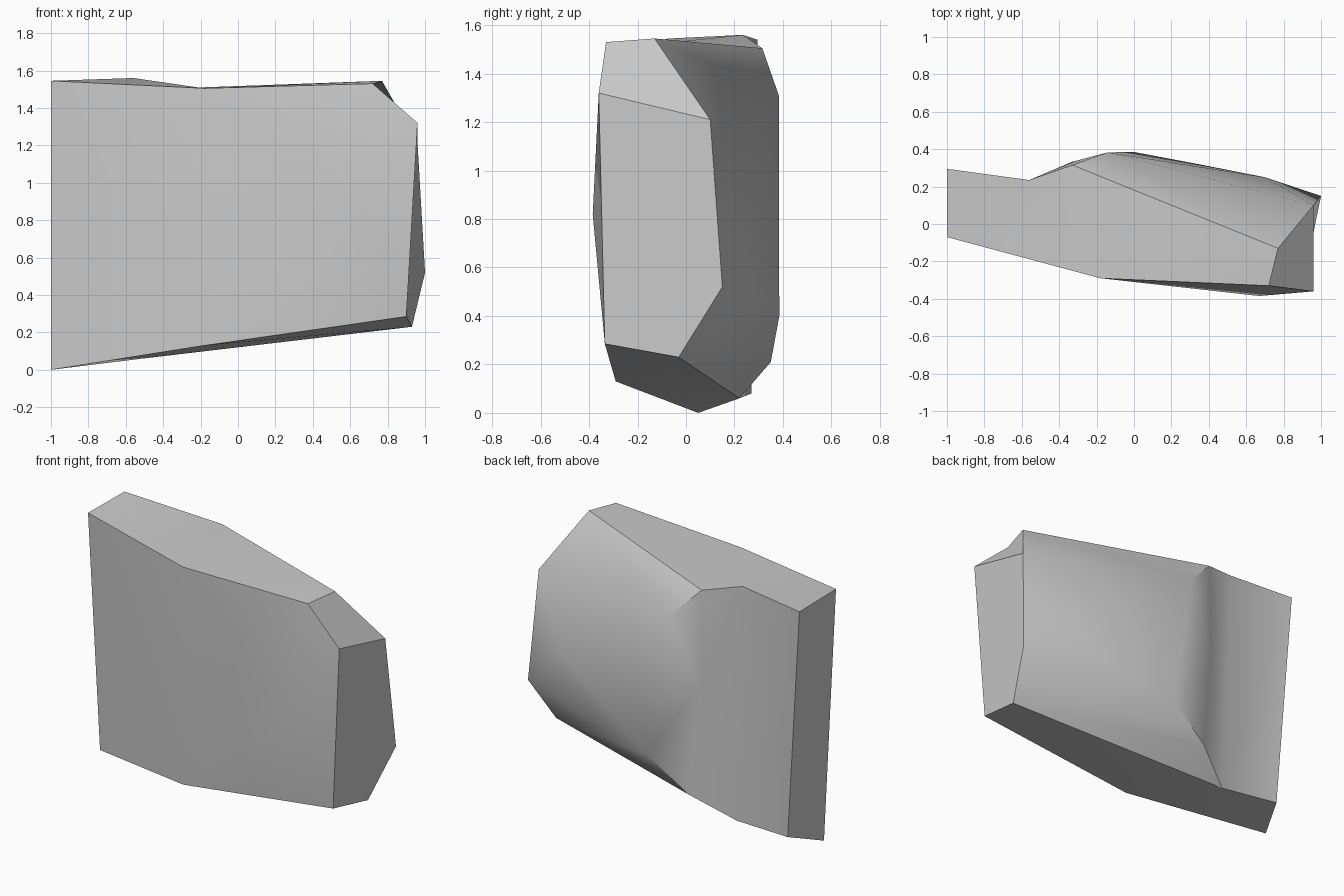
import bpy
import bmesh
import math

default_cube = bpy.data.objects.get("Cube")
if default_cube:
    bpy.data.objects.remove(default_cube, do_unlink=True)


def flat_material(name, value):
    material = bpy.data.materials.new(name)
    material.use_nodes = True
    colour = (value, value, value, 1)
    material.diffuse_color = colour
    shader = material.node_tree.nodes["Principled BSDF"]
    shader.inputs["Base Color"].default_value = colour
    shader.inputs["Roughness"].default_value = 0.9
    return material


bm = bmesh.new()
corner = {}


def path(names, *points):
    """Add the named corners of one rim of the block."""
    for name, point in zip(names, points):
        corner[name] = bm.verts.new(point)


def panel(names):
    """Span one facet between named corners."""
    bm.faces.new([corner[name] for name in names])


def fan(centre, rim, closed=True):
    """Span triangles from one corner to a rim of corners."""
    ends = rim[1:] + rim[:1] if closed else rim[1:]
    for first, second in zip(rim, ends):
        panel(centre + first + second)


# Upper rim, front then back
path("ABC", (-1, -.07, 1.545), (-.18, -.29, 1.505), (.72, -.33, 1.53))
path("DEFG", (-1, .295, 1.54), (-.56, .235, 1.56),
     (-.33, .315, 1.505), (.77, -.13, 1.545))

# Shoulder below the top
path("HIJ", (-.14, .383, 1.31), (.96, .1, 1.21), (.96, -.36, 1.32))

# Shallow bulges on the front, the back and the notch wall
path("KVW", (.67, -.385, .82), (.7, .25, .8), (-.33, .333, .9))

# Rim where the back turns under
path("LMNOP", (1, .15, .52), (.37, .315, .46), (0, .385, .4),
     (-.26, .35, .21), (-.51, .22, .06))

# Lower rim
path("QRSTU", (-.9, .27, .08), (-1, .05, 0), (-.18, -.29, .13),
     (.9, -.335, .285), (.93, -.03, .23))

# Narrow tail: end, front, top, back and underside
for names in ("ADQR", "ABSR", "ABED", "DEPQ", "RSPQ"):
    panel(names)

# Broad end, its chamfer, the sloped shoulder and the underside
for names in ("JILUT", "CGIJ", "GFHI", "STUP"):
    panel(names)

# Bulged front, bulged back and concave notch wall
fan("K", "BCJTS")
fan("V", "IHNML")
fan("W", "EFHNOP")

# Top and the bevel under the back
fan("B", "CGFE", closed=False)
fan("U", "LMNOP", closed=False)

bmesh.ops.recalc_face_normals(bm, faces=bm.faces[:])
mesh = bpy.data.meshes.new("stone_block")
bm.to_mesh(mesh)
bm.free()

block = bpy.data.objects.new("stone_block", mesh)
bpy.context.collection.objects.link(block)
mesh.materials.append(flat_material("stone_grey", .6))

# Soft facets with crisp outer edges
bpy.ops.object.select_all(action="DESELECT")
block.select_set(True)
bpy.context.view_layer.objects.active = block
bpy.ops.object.shade_smooth_by_angle(angle=math.radians(38))
